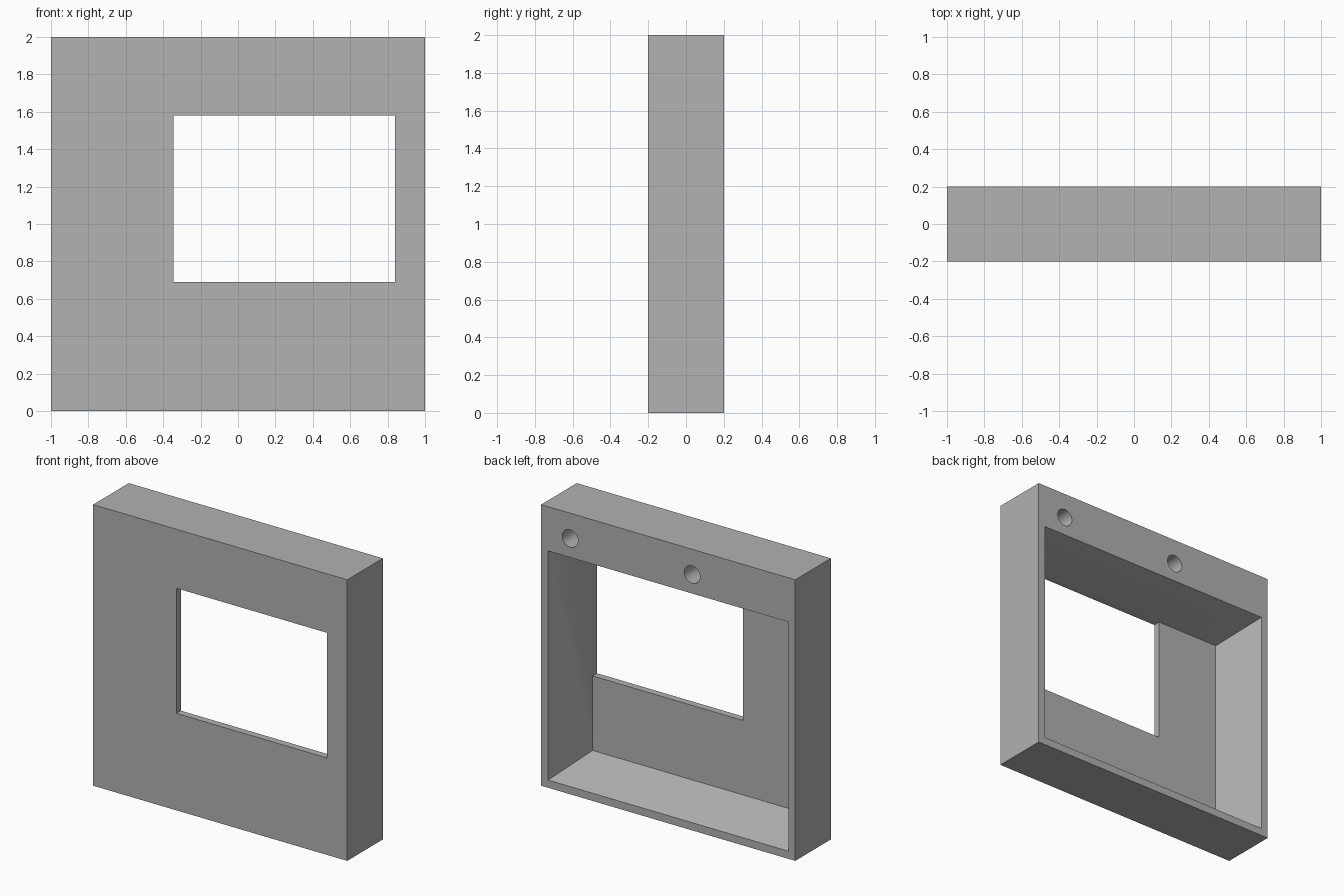
import bpy
import bmesh
from math import radians

default = bpy.data.objects.get("Cube")
if default:
    bpy.data.objects.remove(default, do_unlink=True)

# Outer size and depths
HALF_WIDTH, HALF_DEPTH, HEIGHT = 1.0, 0.2, 2.0
PLATE = 0.05                      # thickness of the front plate
FLOOR_Y = PLATE - HALF_DEPTH      # inner side of the front plate
OVERSHOOT = 0.1                   # cutters reach past the surface they open

grey = bpy.data.materials.new("plain_grey")
grey.use_nodes = True
colour = (0.445, 0.445, 0.445, 1)
grey.diffuse_color = colour
grey.node_tree.nodes["Principled BSDF"].inputs["Base Color"].default_value = colour


def loft(name, rect_a, y_a, rect_b, y_b):
    """Solid between two rectangles (x0, x1, z0, z1) at two depths."""
    bm = bmesh.new()
    for (x0, x1, z0, z1), y in ((rect_a, y_a), (rect_b, y_b)):
        for x in (x0, x1):
            for z in (z0, z1):
                bm.verts.new((x, y, z))
    bmesh.ops.convex_hull(bm, input=bm.verts)
    bmesh.ops.dissolve_limit(bm, angle_limit=radians(1), verts=bm.verts, edges=bm.edges)
    bmesh.ops.recalc_face_normals(bm, faces=bm.faces)
    mesh = bpy.data.meshes.new(name)
    bm.to_mesh(mesh)
    bm.free()
    mesh.materials.append(grey)
    obj = bpy.data.objects.new(name, mesh)
    bpy.context.collection.objects.link(obj)
    return obj


def cut(body, cutter):
    """Subtract the cutter for good and remove it."""
    bpy.context.view_layer.objects.active = body
    mod = body.modifiers.new(cutter.name, "BOOLEAN")
    mod.operation = "DIFFERENCE"
    mod.solver = "EXACT"
    mod.object = cutter
    bpy.ops.object.modifier_apply(modifier=mod.name)
    bpy.data.objects.remove(cutter, do_unlink=True)


# Housing block
block = (-HALF_WIDTH, HALF_WIDTH, 0, HEIGHT)
housing = loft("display_housing", block, -HALF_DEPTH, block, HALF_DEPTH)

# Tapered cavity, wider toward the open back
inner = (-0.84, 0.84, 0.16, 1.58)
TAPER = 0.105 / (2 * HALF_DEPTH - PLATE)
grow = TAPER * (HALF_DEPTH + OVERSHOOT - FLOOR_Y)
outer = (inner[0] - grow, inner[1] + grow, inner[2] - grow, inner[3] + grow)
cut(housing, loft("cavity_cutter", inner, FLOOR_Y, outer, HALF_DEPTH + OVERSHOOT))

# Window through the front plate, flush with the cavity's left and top walls
window = (-0.345, 0.84, 0.69, 1.58)
cut(housing, loft("window_cutter", window, -HALF_DEPTH - OVERSHOOT, window, FLOOR_Y + OVERSHOOT))

# Blind hanging holes in the thick top rail
for x in (0.772, -0.188):
    length = HALF_DEPTH + OVERSHOOT - FLOOR_Y
    bpy.ops.mesh.primitive_cylinder_add(
        vertices=48, radius=0.062, depth=length,
        location=(x, FLOOR_Y + length / 2, 1.82), rotation=(radians(90), 0, 0))
    hole = bpy.context.object
    hole.name = "hole_cutter"
    hole.data.materials.append(grey)
    cut(housing, hole)

# Smooth hole walls, sharp everywhere else
bpy.ops.object.select_all(action="DESELECT")
housing.select_set(True)
bpy.context.view_layer.objects.active = housing
bpy.ops.object.shade_smooth_by_angle(angle=radians(30))
